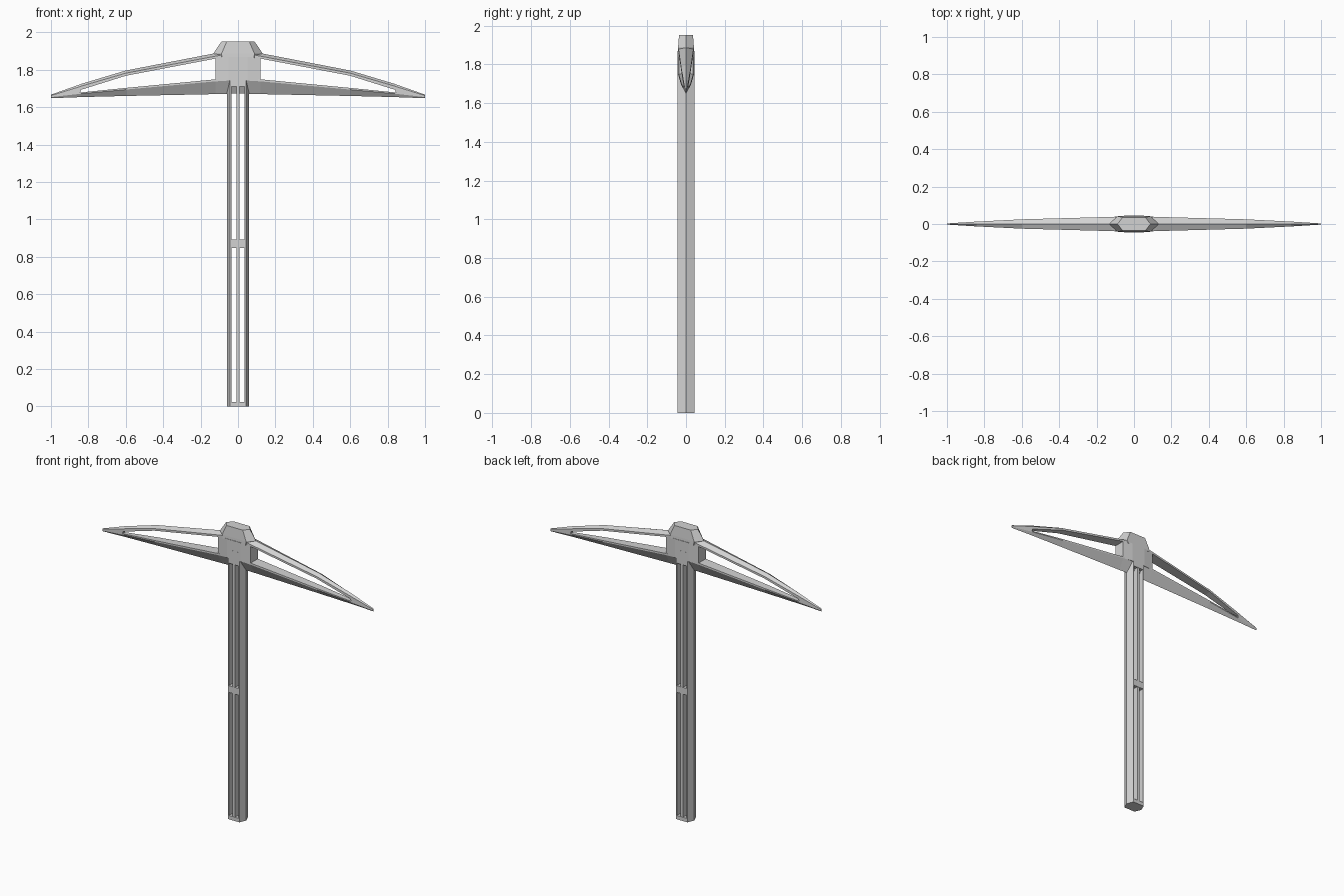
import bpy, bmesh

if "Cube" in bpy.data.objects:
    bpy.data.objects.remove(bpy.data.objects["Cube"])

grey = bpy.data.materials.new("light grey")
grey.diffuse_color = (0.65, 0.65, 0.65, 1)
grey.use_nodes = True
grey.node_tree.nodes["Principled BSDF"].inputs["Base Color"].default_value = grey.diffuse_color


def loft(name, rings):
    """Skin equal-length closed rings of 3D points and cap both ends."""
    bm = bmesh.new()
    vs = [[bm.verts.new(p) for p in r] for r in rings]
    n = len(rings[0])
    for a, b in zip(vs, vs[1:]):
        for i in range(n):
            j = (i + 1) % n
            bm.faces.new((a[i], a[j], b[j], b[i]))
    bm.faces.new(vs[0])
    bm.faces.new(vs[-1])
    bmesh.ops.recalc_face_normals(bm, faces=bm.faces)
    me = bpy.data.meshes.new(name)
    bm.to_mesh(me)
    bm.free()
    me.materials.append(grey)
    ob = bpy.data.objects.new(name, me)
    bpy.context.collection.objects.link(ob)
    return ob


def prism(name, outline, z0, z1):
    return loft(name, [[(x, y, z) for x, y in outline] for z in (z0, z1)])


def rect(x, y):
    return [(-x, -y), (x, -y), (x, y), (-x, y)]


def hexagon(px, fx, y, z):
    return [(px, 0, z), (fx, y, z), (-fx, y, z), (-px, 0, z), (-fx, -y, z), (fx, -y, z)]


# Arm stations: x, half width, ridge z, shoulder z, flat edge z
UPPER = [(0.05, 0.040, 1.900, 1.885, 1.872),
         (0.12, 0.038, 1.889, 1.873, 1.860),
         (0.60, 0.025, 1.796, 1.782, 1.768),
         (0.84, 0.013, 1.724, 1.712, 1.693),
         (0.845, 0.0127, 1.722, 1.710, 1.675),
         (1.00, 0.003, 1.667, 1.662, 1.656)]
LOWER = [(0.00, 0.041, 1.673, 1.745, 1.757),
         (0.12, 0.038, 1.670, 1.738, 1.749),
         (0.60, 0.025, 1.660, 1.694, 1.703),
         (0.84, 0.013, 1.654, 1.672, 1.679),
         (1.00, 0.003, 1.648, 1.654, 1.658)]

for side, s in (("left", -1), ("right", 1)):
    # Pick arms: ridged upper strut and keel-shaped lower strut
    for part, table in (("upper", UPPER), ("lower", LOWER)):
        loft(f"{side}_{part}_arm",
             [[(s * x, 0, r), (s * x, w, m), (s * x, w, f), (s * x, -w, f), (s * x, -w, m)]
              for x, w, r, m, f in table])
    # Handle side rails
    prism(f"{side}_handle_rail",
          [(s * 0.06, 0), (s * 0.042, -0.045), (s * 0.036, -0.045),
           (s * 0.036, 0.045), (s * 0.042, 0.045)], 0, 1.80)

# Handle centre bar and the blocks that close the slots
prism("handle_centre_bar", rect(0.009, 0.043), 0.02, 1.72)
for name, z0, z1 in (("handle_foot", 0, 0.025), ("handle_band", 0.847, 0.892),
                     ("handle_neck", 1.71, 1.80)):
    prism(name, rect(0.036, 0.045), z0, z1)

# Head block and tapered crown
prism("head_block", [(0.12, -0.037), (0.12, 0.037), (0.05, 0.0445), (-0.05, 0.0445),
                     (-0.12, 0.037), (-0.12, -0.037), (-0.05, -0.0445), (0.05, -0.0445)],
      1.742, 1.868)
loft("head_crown", [hexagon(0.12, 0.085, 0.042, 1.86), hexagon(0.133, 0.088, 0.041, 1.886),
                    hexagon(0.088, 0.06, 0.036, 1.952)])
